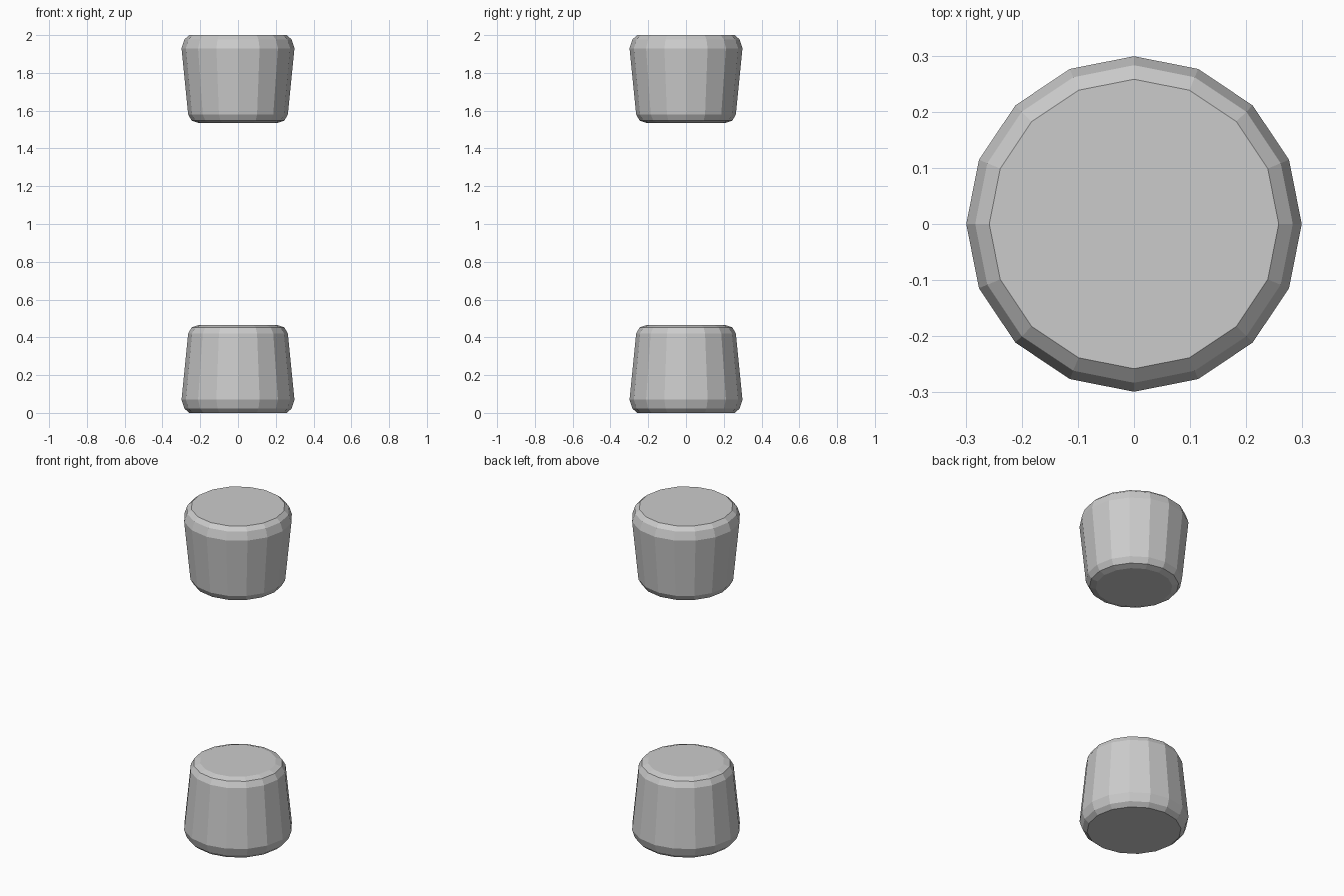
import bpy, bmesh, math

if "Cube" in bpy.data.objects:
    bpy.data.objects.remove(bpy.data.objects["Cube"])

SIDES = 16
# (radius, height) from the wide outer end to the narrow inner end
PROFILE = [(0.258, 0.0), (0.283, 0.022), (0.299, 0.07),
           (0.264, 0.42), (0.245, 0.453), (0.21, 0.465)]


def tapered_plug(name, flip, turn):
    """Faceted tapered drum with chamfered ends; flip mirrors it about z = 1."""
    bm = bmesh.new()
    rings = []
    for r, z in PROFILE:
        z = 2 - z if flip else z
        rings.append([bm.verts.new((r * math.cos(a), r * math.sin(a), z))
                      for a in (2 * math.pi * (i + turn) / SIDES for i in range(SIDES))])
    for low, high in zip(rings, rings[1:]):
        for i in range(SIDES):
            j = (i + 1) % SIDES
            bm.faces.new((low[i], low[j], high[j], high[i]))
    bm.faces.new(rings[0])
    bm.faces.new(rings[-1])
    bmesh.ops.recalc_face_normals(bm, faces=bm.faces)
    mesh = bpy.data.meshes.new(name)
    bm.to_mesh(mesh)
    bm.free()
    obj = bpy.data.objects.new(name, mesh)
    bpy.context.collection.objects.link(obj)
    return obj


# Lower plug widens downward, upper plug widens upward
tapered_plug("lower_plug", False, 0.0)
tapered_plug("upper_plug", True, 0.0)
